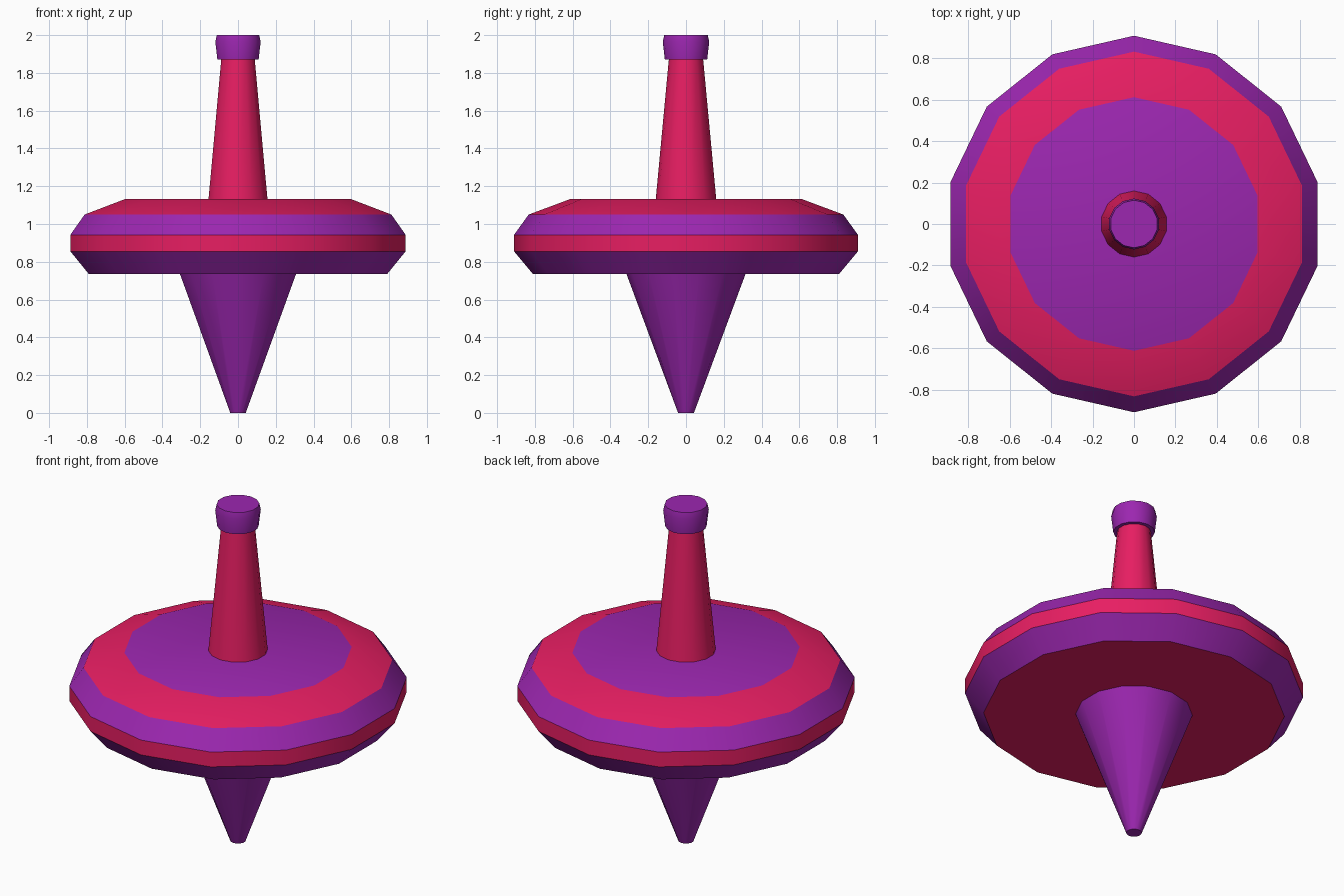
import bpy
import bmesh
from math import cos, sin, pi, radians

SIDES = 14

cube = bpy.data.objects.get("Cube")
if cube:
    bpy.data.objects.remove(cube, do_unlink=True)


def make_material(name, rgb):
    mat = bpy.data.materials.new(name)
    mat.use_nodes = True
    color = (*rgb, 1.0)
    mat.diffuse_color = color
    shader = mat.node_tree.nodes["Principled BSDF"]
    shader.inputs["Base Color"].default_value = color
    return mat


pink = make_material("pink", (0.815, 0.013, 0.125))
purple = make_material("purple", (0.332, 0.020, 0.434))
PINK, PURPLE = 0, 1


def lathe(name, profile, colors):
    """Turn (radius, z) points around z; colors run bottom cap, bands, top cap."""
    bm = bmesh.new()
    rings = []
    for r, z in profile:
        angles = [pi / 2 + 2 * pi * k / SIDES for k in range(SIDES)]
        rings.append([bm.verts.new((r * cos(a), r * sin(a), z)) for a in angles])
    bm.faces.new(rings[0][::-1]).material_index = colors[0]
    for low, high, color in zip(rings, rings[1:], colors[1:]):
        for k in range(SIDES):
            n = (k + 1) % SIDES
            face = bm.faces.new((low[k], low[n], high[n], high[k]))
            face.material_index = color
    bm.faces.new(rings[-1]).material_index = colors[-1]
    mesh = bpy.data.meshes.new(name)
    bm.to_mesh(mesh)
    bm.free()
    mesh.materials.append(pink)
    mesh.materials.append(purple)
    obj = bpy.data.objects.new(name, mesh)
    bpy.context.collection.objects.link(obj)
    bpy.ops.object.select_all(action="DESELECT")
    obj.select_set(True)
    bpy.context.view_layer.objects.active = obj
    bpy.ops.object.shade_smooth_by_angle(angle=radians(34))
    return obj


# Pointed foot
lathe("spinning_point", [(0.042, 0), (0.315, 0.735)], [PURPLE] * 3)

# Wide body with alternating bands
lathe("disc_body",
      [(0.81, 0.735), (0.91, 0.855), (0.91, 0.943), (0.833, 1.05), (0.613, 1.132)],
      [PINK, PURPLE, PINK, PURPLE, PINK, PURPLE])

# Tapered handle
lathe("stem", [(0.16, 1.132), (0.091, 1.87)], [PINK] * 3)

# Knob on the handle
lathe("stem_cap", [(0.112, 1.87), (0.123, 1.965), (0.115, 2.0)], [PURPLE] * 4)
